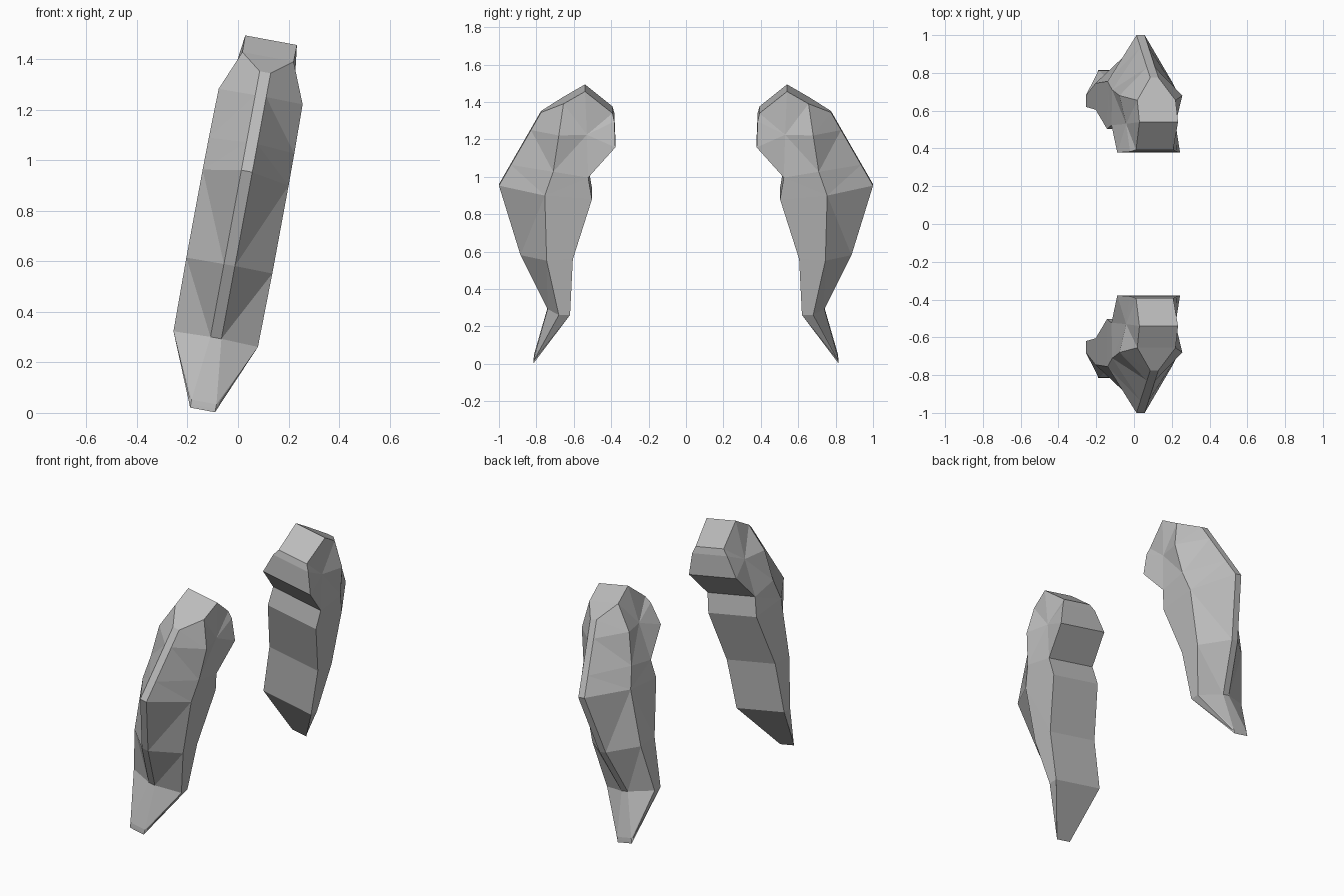
import bpy, bmesh, math
from mathutils import Vector, Matrix

cube = bpy.data.objects.get("Cube")
if cube:
    bpy.data.objects.remove(cube, do_unlink=True)

# Plain grey material
grey = bpy.data.materials.new("plain_grey")
grey.use_nodes = True
colour = (0.5, 0.5, 0.5, 1)
grey.diffuse_color = colour
grey.node_tree.nodes["Principled BSDF"].inputs["Base Color"].default_value = colour


def section(ridge, side, inner, notch=None):
    """Half cross-section, each point (half width, depth, height)."""
    return [ridge, side, notch or inner, inner]


NOTCH = (.133, .53, 1.244)
RIDGE_TOP = (.022, .775, 1.345)
SHOULDER = (.103, .655, 1.407)

# Sections from the pointed tip up to the crown
SECTIONS = [
    section((.05, .812, .018), (.05, .814, 0), (.05, .815, -.014)),
    section((.022, .74, .276), (.17, .68, .271), (.17, .62, .271)),
    section((.022, .885, .569), (.173, .745, .567), (.173, .605, .575)),
    section((.022, 1.0, .947), (.173, .755, .921), (.172, .503, .9)),
    section((.022, .936, 1.06), (.172, .71, 1.05), (.17, .523, 1.018)),
    section((.022, .829, 1.249), (.169, .68, 1.247), (.169, .378, 1.182), NOTCH),
    section(RIDGE_TOP, SHOULDER, (.125, .383, 1.315), NOTCH),
    section(RIDGE_TOP, SHOULDER, (.1, .393, 1.355), (.104, .54, 1.474)),
]


def build_blade(name, facing):
    """Leaning blade; facing is -1 for the front one and 1 for the rear one."""
    bm = bmesh.new()
    lean = Matrix.Rotation(math.radians(10.5), 3, 'Y')
    rings = []
    for half in SECTIONS:
        loop = [(1, p) for p in half] + [(-1, p) for p in reversed(half)]
        rings.append([bm.verts.new(lean @ Vector((-.14 + s * x, facing * y, z)))
                      for s, (x, y, z) in loop])

    # Sides between neighbouring sections
    for low, high in zip(rings, rings[1:]):
        n = len(low)
        for i in range(n):
            j = (i + 1) % n
            bm.faces.new((low[i], low[j], high[j], high[i]))

    # Tip and folded crown
    bm.faces.new(rings[0])
    r = rings[-1]
    bm.faces.new(r[:3] + r[5:])
    bm.faces.new(r[2:6])

    bmesh.ops.remove_doubles(bm, verts=bm.verts[:], dist=.0005)
    bmesh.ops.triangulate(bm, faces=bm.faces[:])
    bmesh.ops.recalc_face_normals(bm, faces=bm.faces[:])
    mesh = bpy.data.meshes.new(name)
    bm.to_mesh(mesh)
    bm.free()
    mesh.materials.append(grey)
    obj = bpy.data.objects.new(name, mesh)
    bpy.context.collection.objects.link(obj)


build_blade("front_blade", -1)
build_blade("rear_blade", 1)
